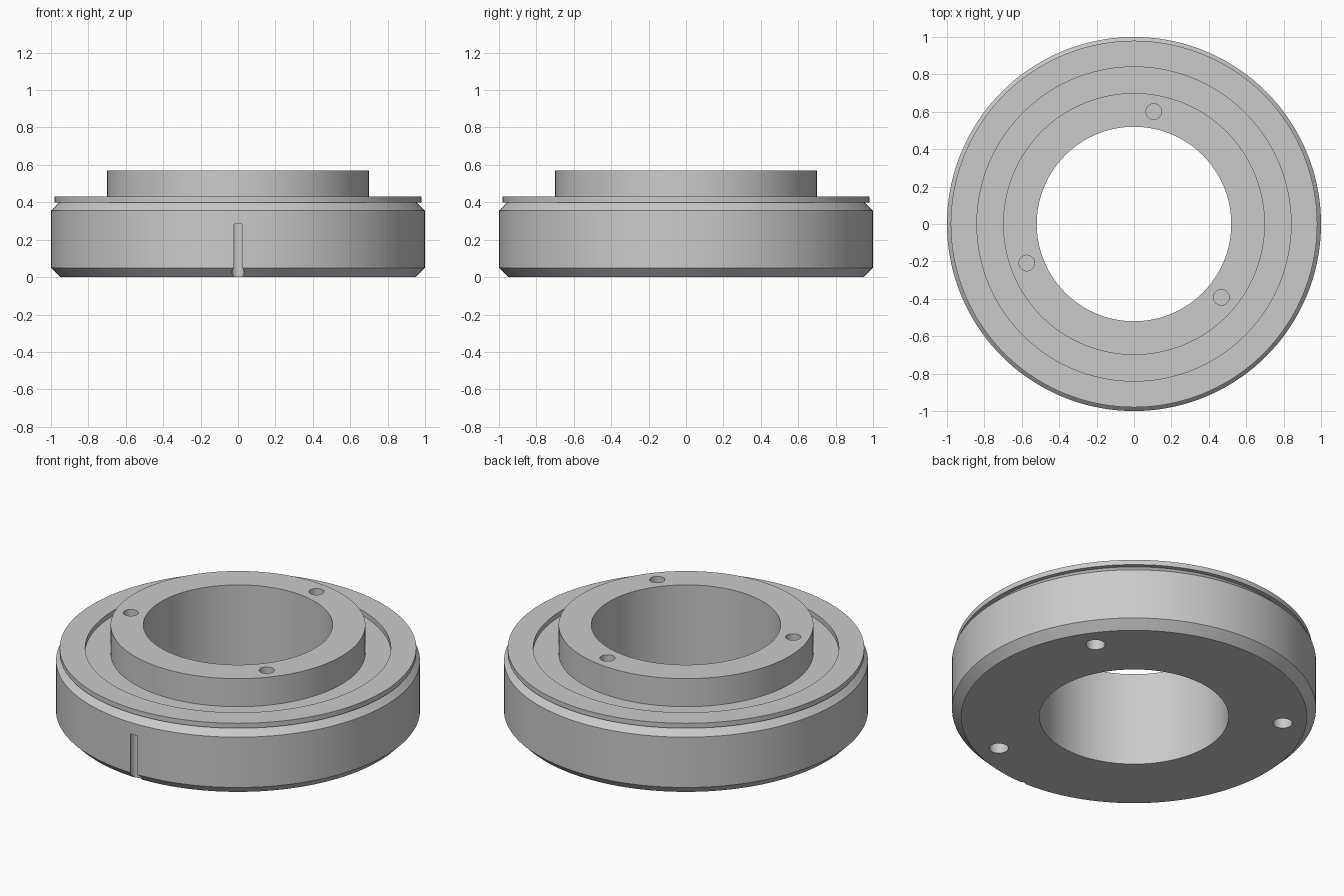
import bpy
import bmesh
from math import cos, sin, tau, radians

if "Cube" in bpy.data.objects:
    bpy.data.objects.remove(bpy.data.objects["Cube"], do_unlink=True)

steel = bpy.data.materials.new("grey_steel")
steel.use_nodes = True
GREY = (0.6, 0.6, 0.6, 1)
steel.diffuse_color = GREY
steel.node_tree.nodes["Principled BSDF"].inputs["Base Color"].default_value = GREY


def lathe(name, profile, segments=144):
    """Revolve a closed (radius, z) profile around the z axis."""
    bm = bmesh.new()
    rings = []
    for i in range(segments):
        a = tau * i / segments
        rings.append([bm.verts.new((r * cos(a), r * sin(a), z)) for r, z in profile])
    n = len(profile)
    for i, ring in enumerate(rings):
        nxt = rings[(i + 1) % segments]
        for j in range(n):
            k = (j + 1) % n
            bm.faces.new((ring[j], nxt[j], nxt[k], ring[k]))
    bmesh.ops.recalc_face_normals(bm, faces=bm.faces)
    mesh = bpy.data.meshes.new(name)
    bm.to_mesh(mesh)
    bm.free()
    mesh.materials.append(steel)
    obj = bpy.data.objects.new(name, mesh)
    bpy.context.collection.objects.link(obj)
    return obj


def select_only(obj):
    bpy.ops.object.select_all(action='DESELECT')
    obj.select_set(True)
    bpy.context.view_layer.objects.active = obj


def drill(target, radius, angle, distance, z_low, z_high):
    """Cut a vertical round hole at a polar position."""
    a = radians(angle)
    bpy.ops.mesh.primitive_cylinder_add(
        vertices=32, radius=radius, depth=z_high - z_low,
        location=(distance * cos(a), distance * sin(a), (z_low + z_high) / 2))
    cutter = bpy.context.object
    cutter.hide_render = True
    cutter.data.materials.append(steel)
    mod = target.modifiers.new("hole", 'BOOLEAN')
    mod.operation = 'DIFFERENCE'
    mod.solver = 'EXACT'
    mod.object = cutter
    select_only(target)
    bpy.ops.object.modifier_apply(modifier=mod.name)
    bpy.data.objects.remove(cutter, do_unlink=True)


# Chamfered body with raised hub and straight bore
body = lathe("body_and_hub", [
    (0.52, 0), (0.95, 0), (1.0, 0.05), (1.0, 0.355), (0.955, 0.40),
    (0.70, 0.40), (0.70, 0.57), (0.52, 0.57)])

# Thin rim plate around the recess
rim = lathe("rim_ring", [(0.84, 0.40), (0.98, 0.40), (0.98, 0.43), (0.84, 0.43)])

# Hub top holes
for angle in (80, 200, 320):
    drill(body, 0.042, angle, 0.61, 0.40 + 0.02, 0.62)

# Underside holes
for angle in (35, 145, 295):
    drill(body, 0.053, angle, 0.82, -0.05, 0.22)

# Vertical slot in the front wall
drill(body, 0.033, 270, 0.975, -0.05, 0.285)

for obj in (body, rim):
    select_only(obj)
    bpy.ops.object.shade_smooth_by_angle(angle=radians(30))
